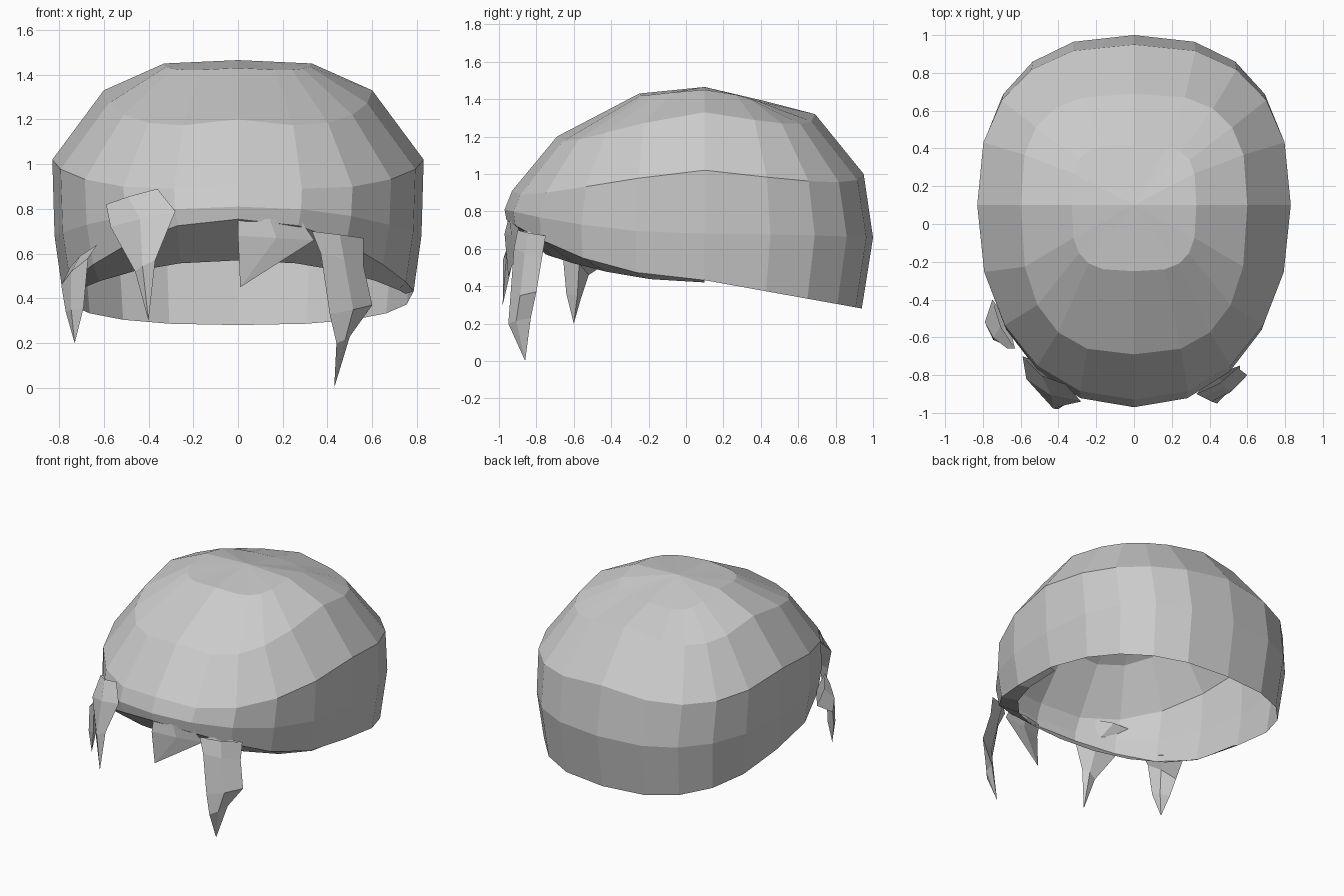
import bpy, bmesh, math
from mathutils import Vector

if "Cube" in bpy.data.objects:
    bpy.data.objects.remove(bpy.data.objects["Cube"])

SEG = 20      # facets around the head
CY = 0.1      # y of the crown


def finish(name, bm):
    bmesh.ops.recalc_face_normals(bm, faces=bm.faces)
    mesh = bpy.data.meshes.new(name)
    bm.to_mesh(mesh)
    bm.free()
    ob = bpy.data.objects.new(name, mesh)
    bpy.context.collection.objects.link(ob)


def bridge(bm, a, b, first=0):
    n = len(a)
    for i in range(first, n):
        j = (i + 1) % n
        bm.faces.new((a[i], a[j], b[j], b[i]))


def fan(bm, ring, tip):
    for i in range(len(ring)):
        bm.faces.new((ring[i], ring[(i + 1) % len(ring)], tip))


def rim_height(y):
    return 0.45 - 0.18 * y if y > 0 else 0.45 + 0.33 * y * y


def head_ring(bm, power, front, side, back, zf, zs, zb, dip=0.0):
    """Squarish oval ring; height varies front/side/back, dipping at corners."""
    verts = []
    for i in range(SEG):
        a = 2 * math.pi * i / SEG
        c, s = math.cos(a), math.sin(a)
        p = power + 0.15 * (1 if s > 0 else -1)
        fx = math.copysign(abs(c) ** (2 / p), c)
        fy = math.copysign(abs(s) ** (2 / p), s)
        y = CY + fy * (back - CY if s > 0 else CY - front)
        if zs is None:
            z = rim_height(y)
        else:
            z = zs + ((zb if s > 0 else zf) - zs) * fy * fy
        verts.append(bm.verts.new((fx * side, y, z - dip * abs(fx * fy))))
    return verts


# Main hair cap: open dome shell down to the lower rim
rings = [
    (3.5, -0.25, 0.33, 0.42, 1.43, 1.45, 1.39, 0.02),
    (2.8, -0.69, 0.60, 0.69, 1.20, 1.33, 1.32, 0.09),
    (2.35, -0.93, 0.83, 0.95, 0.91, 1.02, 1.00, 0.09),
    (2.35, -0.97, 0.82, 1.00, 0.81, 0.68, 0.66),
    (2.35, -0.96, 0.785, 0.94, None, None, None),
]
bm = bmesh.new()
loops = [head_ring(bm, *r) for r in rings]
for a, b in zip(loops, loops[1:]):
    bridge(bm, a, b)
fan(bm, loops[0], bm.verts.new((0, CY, 1.465)))

# Ledge folded in under the front half of the rim
ledge = head_ring(bm, 2.35, -0.75, 0.75, 0.9, 0.57, 0.42, 0.3)
bridge(bm, loops[-1], ledge, SEG // 2)
for v in [v for v in ledge if not v.link_faces]:
    bm.verts.remove(v)
finish("hair_cap", bm)


def strand(name, sections, tip, bulge=0.03, depth=0.03):
    """Pointed lock lofted through left/right edge pairs, open at its root."""
    bm = bmesh.new()
    prev = None
    for left, right in sections:
        l, r = Vector(left), Vector(right)
        mid = (l + r) / 2
        out = Vector((mid.x, mid.y, 0)).normalized()
        ring = [bm.verts.new(p) for p in
                (l, mid + out * bulge, r, mid - out * depth)]
        if prev:
            bridge(bm, prev, ring)
        prev = ring
    fan(bm, prev, bm.verts.new(tip))
    finish(name, bm)


# Long lock at the right temple
strand("right_long_lock", [
    ((0.33, -0.90, 0.70), (0.56, -0.75, 0.67)),
    ((0.37, -0.92, 0.60), (0.56, -0.77, 0.55)),
    ((0.41, -0.94, 0.33), (0.60, -0.80, 0.37)),
    ((0.44, -0.95, 0.20), (0.50, -0.83, 0.23)),
], (0.43, -0.86, 0.0), bulge=0.02)

# Short triangular lock at the middle of the forehead
strand("centre_lock", [
    ((0.0, -0.95, 0.76), (0.28, -0.91, 0.75)),
    ((0.0, -0.97, 0.68), (0.34, -0.88, 0.66)),
], (0.01, -0.95, 0.45), bulge=0.01, depth=0.02)

# Raised lock sweeping down the left of the forehead
strand("left_front_lock", [
    ((-0.59, -0.70, 0.82), (-0.36, -0.85, 0.89)),
    ((-0.57, -0.82, 0.72), (-0.28, -0.94, 0.79)),
    ((-0.46, -0.94, 0.52), (-0.37, -0.96, 0.57)),
], (-0.40, -0.98, 0.30))

# Lock in front of the left ear
strand("left_side_lock", [
    ((-0.75, -0.40, 0.54), (-0.63, -0.66, 0.64)),
    ((-0.79, -0.52, 0.46), (-0.67, -0.66, 0.58)),
    ((-0.77, -0.56, 0.34), (-0.69, -0.64, 0.36)),
], (-0.73, -0.60, 0.20), bulge=0.02)
